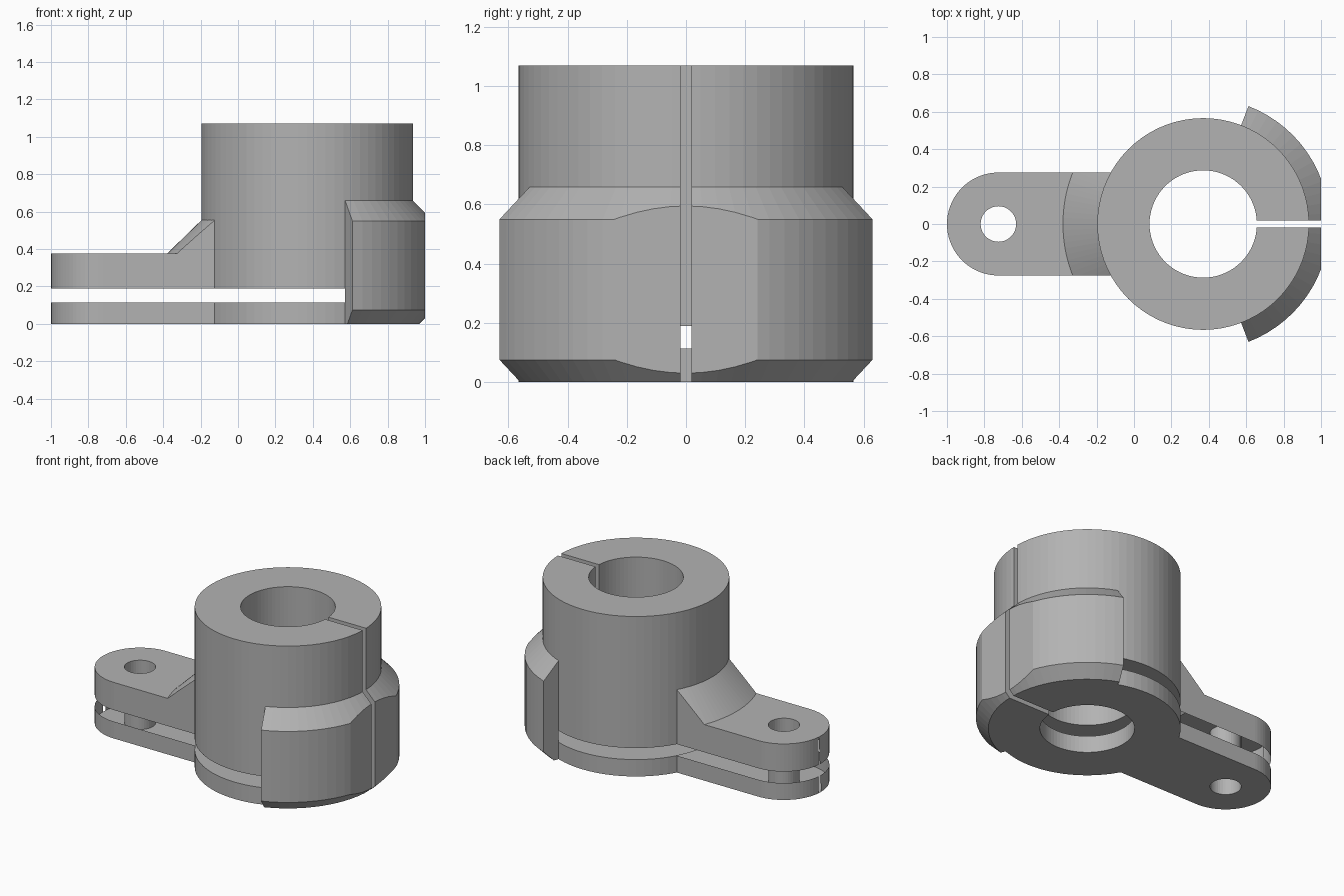
import bpy, bmesh
from math import pi, sin, cos, radians

cube = bpy.data.objects.get("Cube")
if cube:
    bpy.data.objects.remove(cube, do_unlink=True)

HUB_X, HUB_R, BORE_R = 0.37, 0.566, 0.287
ARM_X, ARM_R, PIN_R = -0.725, 0.275, 0.095
HEIGHT = 1.07
SEG = 72


def finish(name, bm):
    bmesh.ops.recalc_face_normals(bm, faces=bm.faces)
    mesh = bpy.data.meshes.new(name)
    bm.to_mesh(mesh)
    bm.free()
    ob = bpy.data.objects.new(name, mesh)
    bpy.context.collection.objects.link(ob)
    return ob


def prism(name, outline, z0, z1):
    bm = bmesh.new()
    face = bm.faces.new([bm.verts.new((x, y, z0)) for x, y in outline])
    top = bmesh.ops.extrude_face_region(bm, geom=[face])["geom"]
    verts = [v for v in top if isinstance(v, bmesh.types.BMVert)]
    bmesh.ops.translate(bm, verts=verts, vec=(0, 0, z1 - z0))
    return finish(name, bm)


def arc(cx, r, a0, a1, n):
    return [(cx + r * cos(a0 + (a1 - a0) * i / n), r * sin(a0 + (a1 - a0) * i / n))
            for i in range(n + 1)]


def cylinder(name, cx, r, z0, z1, n=SEG):
    return prism(name, arc(cx, r, 0, 2 * pi, n)[:-1], z0, z1)


def box(name, x0, x1, half_y, z0, z1):
    return prism(name, [(x0, -half_y), (x1, -half_y), (x1, half_y), (x0, half_y)], z0, z1)


def lathe(name, profile, a0, a1, n, closed):
    """Sweep a closed (radius, height) profile around the hub axis."""
    bm = bmesh.new()
    rows = []
    for i in range(n if closed else n + 1):
        a = a0 + (a1 - a0) * i / n
        rows.append([bm.verts.new((HUB_X + r * cos(a), r * sin(a), z)) for r, z in profile])
    k = len(profile)
    for i in range(n):
        p, q = rows[i], rows[(i + 1) % len(rows)]
        for j in range(k):
            bm.faces.new((p[j], p[(j + 1) % k], q[(j + 1) % k], q[j]))
    if not closed:
        bm.faces.new(rows[0])
        bm.faces.new(rows[-1])
    return finish(name, bm)


def combine(target, tool, operation):
    mod = target.modifiers.new("combine", "BOOLEAN")
    mod.operation = operation
    mod.solver = "EXACT"
    mod.object = tool
    bpy.context.view_layer.objects.active = target
    bpy.ops.object.modifier_apply(modifier=mod.name)
    bpy.data.objects.remove(tool, do_unlink=True)


# Arm with rounded end; its top is trimmed to a flat and a conical gusset
arm_outline = arc(ARM_X, ARM_R, pi / 2, 3 * pi / 2, 36) + [(HUB_X, -ARM_R), (HUB_X, ARM_R)]
arm = prism("arm", arm_outline, -0.12, 0.6)
trim = [(0.75, 0.375), (2, 0.375), (2, 0.7), (0.416, 0.7)]
combine(arm, lathe("arm_trim", trim, 0, 2 * pi, 144, True), "DIFFERENCE")

# Chamfered collar hugging the split side, with a flat outer face
collar_profile = [(0.45, -0.13), (0.47, -0.13), (0.675, 0.075), (0.675, 0.55),
                  (0.45, 0.775)]
spread = radians(69)
collar = lathe("collar", collar_profile, -spread, spread, 28, False)
combine(collar, box("collar_flat", 1.0, 1.5, 1, -1, 1), "DIFFERENCE")

# Hub joined with arm and collar
body = cylinder("clamp_body", HUB_X, HUB_R, -0.1, HEIGHT)
combine(body, arm, "UNION")
combine(body, collar, "UNION")

# Flat base, bore, pin hole, horizontal slot and vertical split
cutters = [
    box("base_cut", -2, 2, 2, -1, 0),
    cylinder("bore", HUB_X, BORE_R, -0.5, 1.5),
    cylinder("pin_hole", ARM_X, PIN_R, -0.5, 1, 36),
    cylinder("hub_slot", HUB_X, HUB_R + 0.001, 0.113, 0.19),
    box("arm_slot", -1.5, 0.1, 0.4, 0.113, 0.19),
    box("split", HUB_X, 1.5, 0.018, -0.5, 1.5),
]
for cutter in cutters:
    combine(body, cutter, "DIFFERENCE")

# Single plain grey
grey = bpy.data.materials.new("plain_grey")
grey.use_nodes = True
colour = (0.45, 0.45, 0.45, 1)
grey.diffuse_color = colour
grey.node_tree.nodes["Principled BSDF"].inputs["Base Color"].default_value = colour
body.data.materials.clear()
body.data.materials.append(grey)
for poly in body.data.polygons:
    poly.material_index = 0
    poly.use_smooth = False
